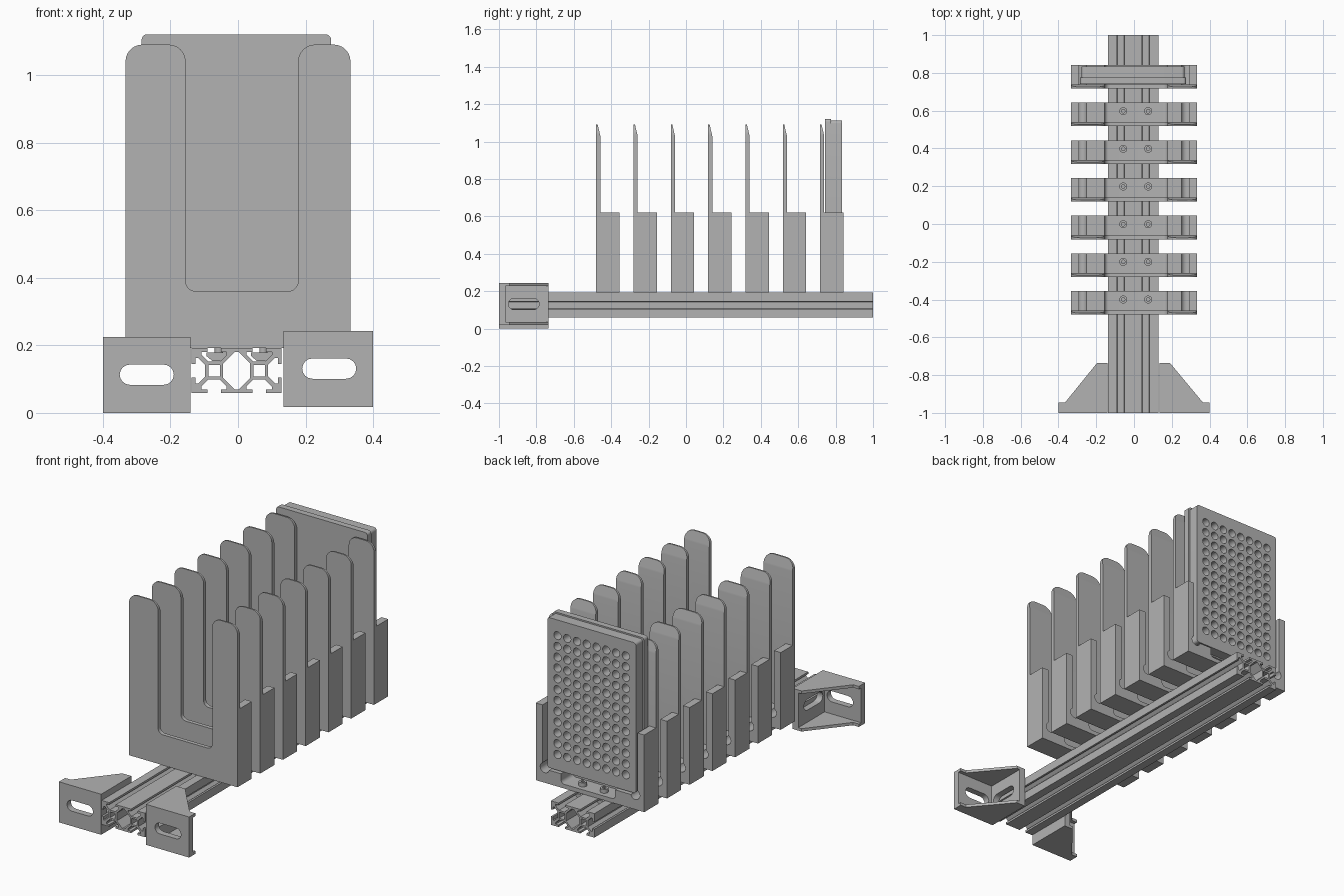
import bpy
import bmesh
from math import sin, cos, pi, radians
from mathutils import Vector

if "Cube" in bpy.data.objects:
    bpy.data.objects.remove(bpy.data.objects["Cube"])

grey = bpy.data.materials.new("plain grey")
grey.use_nodes = True
tone = (0.45, 0.45, 0.45, 1)
grey.diffuse_color = tone
grey.node_tree.nodes["Principled BSDF"].inputs["Base Color"].default_value = tone

MM = 1 / 150
RAIL_X, RAIL_Z = -0.004, 0.125
RAIL_TOP = RAIL_Z + 10 * MM


def arc(cx, cy, r, a0, a1, n=8):
    return [(cx + r * cos(radians(a0 + (a1 - a0) * i / n)),
             cy + r * sin(radians(a0 + (a1 - a0) * i / n))) for i in range(n + 1)]


def circle(cx, cy, r, n=20):
    return arc(cx, cy, r, 0, 360, n)[:-1]


def rect(x0, x1, y0, y1):
    return [(x0, y0), (x1, y0), (x1, y1), (x0, y1)]


def slot(x0, x1, y0, y1):
    r, cy = (y1 - y0) / 2, (y0 + y1) / 2
    return arc(x1 - r, cy, r, -90, 90) + arc(x0 + r, cy, r, 90, 270)


def rounded(points, n=6):
    """Round each (x, y, radius) corner of a polygon."""
    out = []
    for i, (x, y, r) in enumerate(points):
        p = Vector((x, y))
        if r == 0:
            out.append((x, y))
            continue
        a = p + (Vector(points[i - 1][:2]) - p).normalized() * r
        b = p + (Vector(points[(i + 1) % len(points)][:2]) - p).normalized() * r
        c = a + b - p
        for k in range(n + 1):
            t = k / n * pi / 2
            out.append(tuple(c + (a - c) * cos(t) + (b - c) * sin(t)))
    return out


def prism(name, loops, axis, start, end):
    """Extrude an outline (with optional holes) along an axis."""
    curve = bpy.data.curves.new(name, 'CURVE')
    curve.dimensions = '2D'
    curve.fill_mode = 'BOTH'
    curve.extrude = 0.5
    for loop in loops:
        s = curve.splines.new('POLY')
        s.points.add(len(loop) - 1)
        for p, (u, v) in zip(s.points, loop):
            p.co = (u, v, 0, 1)
        s.use_cyclic_u = True
    tmp = bpy.data.objects.new(name + "_outline", curve)
    bpy.context.collection.objects.link(tmp)
    deps = bpy.context.evaluated_depsgraph_get()
    mesh = bpy.data.meshes.new_from_object(tmp.evaluated_get(deps))
    bpy.data.objects.remove(tmp)
    for vert in mesh.vertices:
        u, v, w = vert.co
        w = start + (w + 0.5) * (end - start)
        vert.co = {'X': (w, u, v), 'Y': (u, w, v), 'Z': (u, v, w)}[axis]
    bm = bmesh.new()
    bm.from_mesh(mesh)
    bmesh.ops.remove_doubles(bm, verts=bm.verts, dist=1e-5)
    bmesh.ops.recalc_face_normals(bm, faces=bm.faces)
    bm.to_mesh(mesh)
    bm.free()
    mesh.materials.clear()
    mesh.materials.append(grey)
    obj = bpy.data.objects.new(name, mesh)
    bpy.context.collection.objects.link(obj)
    return obj


def copy_along_y(obj, name, dy):
    dup = bpy.data.objects.new(name, obj.data)
    dup.location.y = dy
    bpy.context.collection.objects.link(dup)


# Double slotted rail: a quarter outline in mm, mirrored both ways
def mirror4(q):
    half = q + [(-x, z) for x, z in reversed(q)]
    full = half + [(x, -z) for x, z in reversed(half)]
    return [(RAIL_X + x * MM, RAIL_Z + z * MM) for x, z in full]


outer = mirror4([(14, 2.6), (17, 5.6), (18.3, 5.6), (18.3, 3), (20, 3), (20, 10),
                 (13, 10), (13, 8.3), (15.6, 8.3), (15.6, 7), (12.6, 4), (7.4, 4),
                 (4.4, 7), (4.4, 8.3), (7, 8.3), (7, 10)])
hollow = mirror4([(6, 3.2), (0.9, 8.3)])
bores = [rect(RAIL_X + (c - 2.5) * MM, RAIL_X + (c + 2.5) * MM,
              RAIL_Z - 2.5 * MM, RAIL_Z + 2.5 * MM) for c in (-10, 10)]
prism("rail", [outer, hollow] + bores, 'Y', -1, 1)

# Corner brackets at the front end of the rail
for name, side, z0, inner in (("right", -1, 0.0, 0.14), ("left", 1, 0.018, 0.135)):
    z1 = z0 + 0.225

    def span(a, b):
        return sorted((side * a, side * b))

    plate = rect(*span(inner, 0.4), z0, z1)
    hole = slot(*span(0.19, 0.35), z0 + 0.083, z0 + 0.143)
    prism(name + "_bracket_face", [plate, hole], 'Y', -1, -0.965)
    prism(name + "_bracket_arm", [rect(-0.965, -0.735, z0, z1),
          slot(-0.95, -0.785, z0 + 0.083, z0 + 0.143)], 'X', *span(inner, inner + 0.035))
    web = [(side * x, y) for x, y in ((inner, -0.995), (0.4, -0.995), (0.4, -0.945),
           (0.365, -0.945), (inner + 0.055, -0.735), (inner, -0.735))]
    for level, z in (("lower", z0), ("upper", z1 - 0.016)):
        prism(f"{name}_bracket_{level}_web", [web], 'Z', z, z + 0.016)

# Holder front: a two-fingered plate with tapered tips
Y0, W, TIP, U0, U1 = -0.48, 0.333, 1.09, -0.155, 0.178
fork = rounded([(-W, RAIL_TOP, 0), (W, RAIL_TOP, 0), (W, TIP, 0.05), (U1, TIP, 0.05),
                (U1, 0.36, 0.03), (U0, 0.36, 0.03), (U0, TIP, 0.05), (-W, TIP, 0.05)])
front = prism("holder_front_1", [fork], 'Y', Y0, Y0 + 0.022)
bm = bmesh.new()
bm.from_mesh(front.data)
bmesh.ops.bisect_plane(bm, geom=bm.verts[:] + bm.edges[:] + bm.faces[:],
                       plane_co=(0, 0, 1.03), plane_no=(0, 0, 1))
for v in bm.verts:
    if v.co.z > 1.03 and v.co.y > Y0 + 0.01:
        v.co.y -= 0.014 * (v.co.z - 1.03) / 0.06
bm.to_mesh(front.data)
bm.free()

# Holder tray: side walls, floor with relieved corners and a bolt trench
relief = arc(0.278, 0.275, 0.028, 60, -165.5, 14)
tray_outline = ([(-W, RAIL_TOP), (W, RAIL_TOP), (W, 0.62), (0.292, 0.62)] + relief
                + rounded([(U1, 0.268, 0), (U1, 0.215, 0.02), (U0, 0.215, 0.02),
                           (U0, 0.268, 0)])[:]
                + [(-x, z) for x, z in reversed(relief)] + [(-0.292, 0.62), (-W, 0.62)])
tray = prism("holder_tray_1", [tray_outline], 'Y', Y0 + 0.022, Y0 + 0.125)

# Bolts and slot nuts that clamp each holder
fixings = []
for side, x in (("right", -0.057), ("left", 0.075)):
    y = Y0 + 0.08
    socket = circle(x, y, 0.01, 6)
    fixings.append(prism(side + "_bolt_head_1", [circle(x, y, 0.021), socket],
                         'Z', 0.215, 0.237))
    fixings.append(prism(side + "_bolt_shank_1", [circle(x, y, 0.012)], 'Z', 0.155, 0.222))
    nut = [(x + dx, z) for dx, z in ((-0.036, 0.179), (-0.036, 0.168), (-0.018, 0.153),
                                     (0.018, 0.153), (0.036, 0.168), (0.036, 0.179))]
    fixings.append(prism(side + "_slot_nut_1", [nut], 'Y', y - 0.035, y + 0.035))

for i in range(1, 7):
    for part in [front, tray] + fixings:
        copy_along_y(part, f"{part.name[:-2]}_{i + 1}", i * 0.1995)

# Plate with a grid of wells, standing in the last holder
CX, TOP, BASE = -0.005, 1.12, 0.27
prism("well_plate_skirt", [rounded([(CX - 0.28, BASE, 0.015), (CX + 0.28, BASE, 0.015),
      (CX + 0.28, TOP, 0.015), (CX - 0.28, TOP, 0.015)])], 'Y', 0.742, 0.776)
wells = [circle(CX + (c - 3.5) * 0.06, (TOP + BASE) / 2 + (r - 5.5) * 0.06, 0.0225, 16)
         for c in range(8) for r in range(12)]
body = rounded([(CX - 0.272, BASE + 0.008, 0.015), (CX + 0.272, BASE + 0.008, 0.015),
                (CX + 0.272, TOP - 0.008, 0.015), (CX - 0.272, TOP - 0.008, 0.015)])
prism("well_plate_body", [body] + wells, 'Y', 0.776, 0.835)

# Smooth curved walls, keep edges sharp
bpy.ops.object.select_all(action='DESELECT')
for obj in bpy.context.collection.objects:
    if obj.type == 'MESH':
        obj.select_set(True)
        bpy.context.view_layer.objects.active = obj
bpy.ops.object.shade_smooth_by_angle(angle=radians(30))
